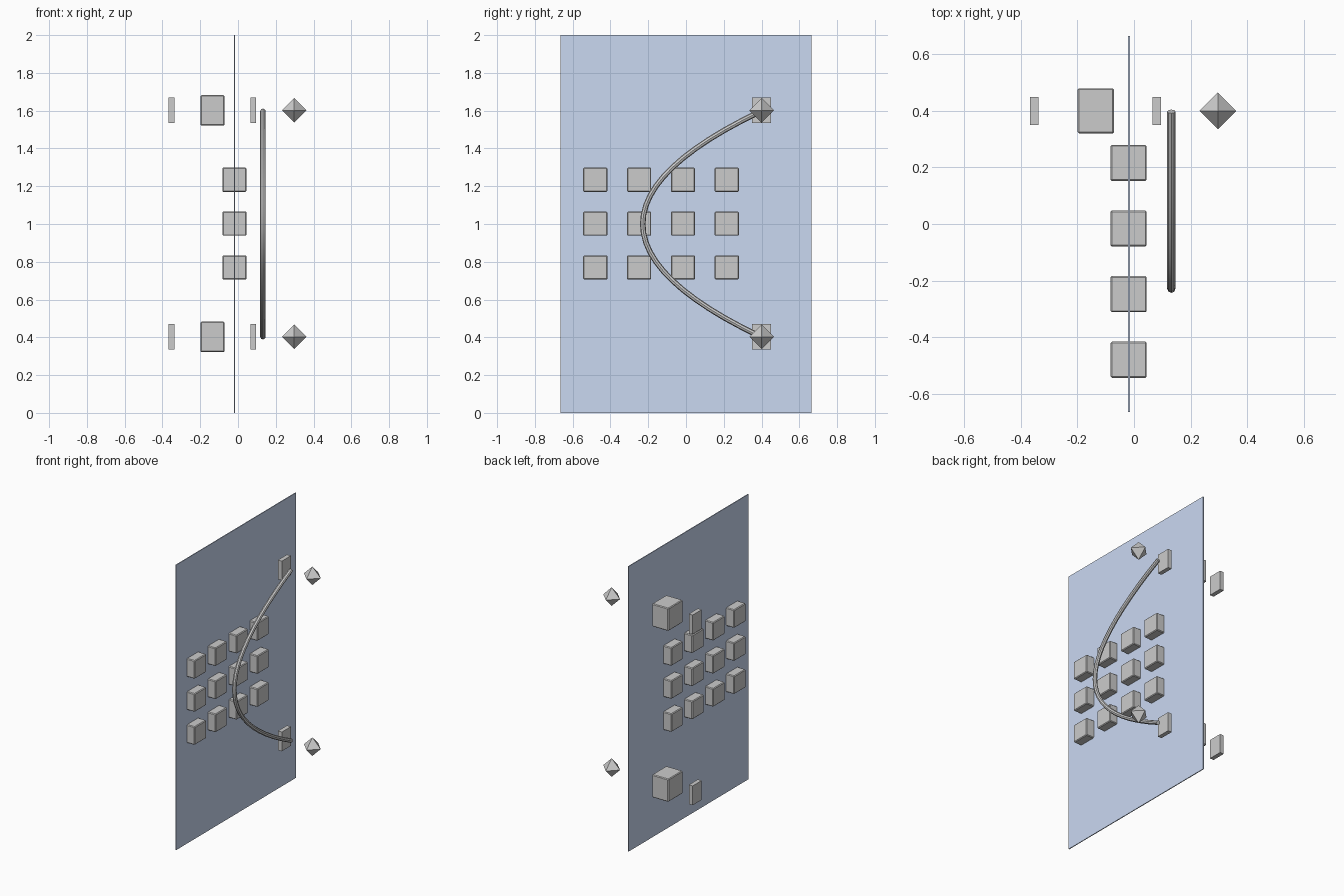
import bpy, bmesh

if "Cube" in bpy.data.objects:
    bpy.data.objects.remove(bpy.data.objects["Cube"])


def finish(name, bm, loc):
    mesh = bpy.data.meshes.new(name)
    bm.to_mesh(mesh)
    bm.free()
    ob = bpy.data.objects.new(name, mesh)
    ob.location = loc
    bpy.context.collection.objects.link(ob)
    return ob


def box(name, loc, size, bevel=0):
    bm = bmesh.new()
    bmesh.ops.create_cube(bm, size=1)
    bmesh.ops.scale(bm, vec=size, verts=bm.verts)
    ob = finish(name, bm, loc)
    if bevel:
        mod = ob.modifiers.new("edge_bevel", 'BEVEL')
        mod.width = bevel
        mod.segments = 1
    return ob


def octahedron(name, loc, radius):
    bm = bmesh.new()
    bmesh.ops.create_uvsphere(bm, u_segments=4, v_segments=2, radius=radius)
    return finish(name, bm, loc)


# Thin tinted sheet
sheet = box("tinted_panel", (-0.018, 0, 1), (0.006, 1.33, 2))
tint = bpy.data.materials.new("blue_tint")
tint.diffuse_color = (0.59, 0.69, 0.885, 1)
tint.use_nodes = True
tint.node_tree.nodes["Principled BSDF"].inputs["Base Color"].default_value = tint.diffuse_color
sheet.data.materials.append(tint)

# Grid of blocks passing through the sheet
for row in range(3):
    for col in range(4):
        box(f"grid_block_{row}_{col}",
            (-0.019, -0.48 + 0.232 * col, 0.77 + 0.232 * row),
            (0.128, 0.128, 0.128), 0.005)

# Matching fittings at the lower and upper ends
for end, z in (("lower", 0.403), ("upper", 1.602)):
    box(f"{end}_mount_block", (-0.135, 0.4, z), (0.128, 0.16, 0.16), 0.005)
    box(f"{end}_back_plate", (-0.352, 0.4, z), (0.03, 0.1, 0.135))
    box(f"{end}_front_plate", (0.08, 0.4, z), (0.03, 0.1, 0.135))
    octahedron(f"{end}_stud", (0.297, 0.4, z), 0.065)

# Bowed handle: a parabolic tube
curve = bpy.data.curves.new("bowed_handle", 'CURVE')
curve.dimensions = '3D'
curve.bevel_depth = 0.0145
curve.bevel_resolution = 2
curve.use_fill_caps = True
STEPS = 24
path = curve.splines.new('POLY')
path.points.add(STEPS)
for i, p in enumerate(path.points):
    t = 2 * i / STEPS - 1
    p.co = (0.132, -0.229 + 0.627 * t * t, 1.0 + 0.598 * t, 1)
path.use_smooth = True
handle = bpy.data.objects.new("bowed_handle", curve)
bpy.context.collection.objects.link(handle)
bpy.context.view_layer.objects.active = handle
handle.select_set(True)
bpy.ops.object.convert(target='MESH')
bpy.ops.object.shade_smooth_by_angle()
